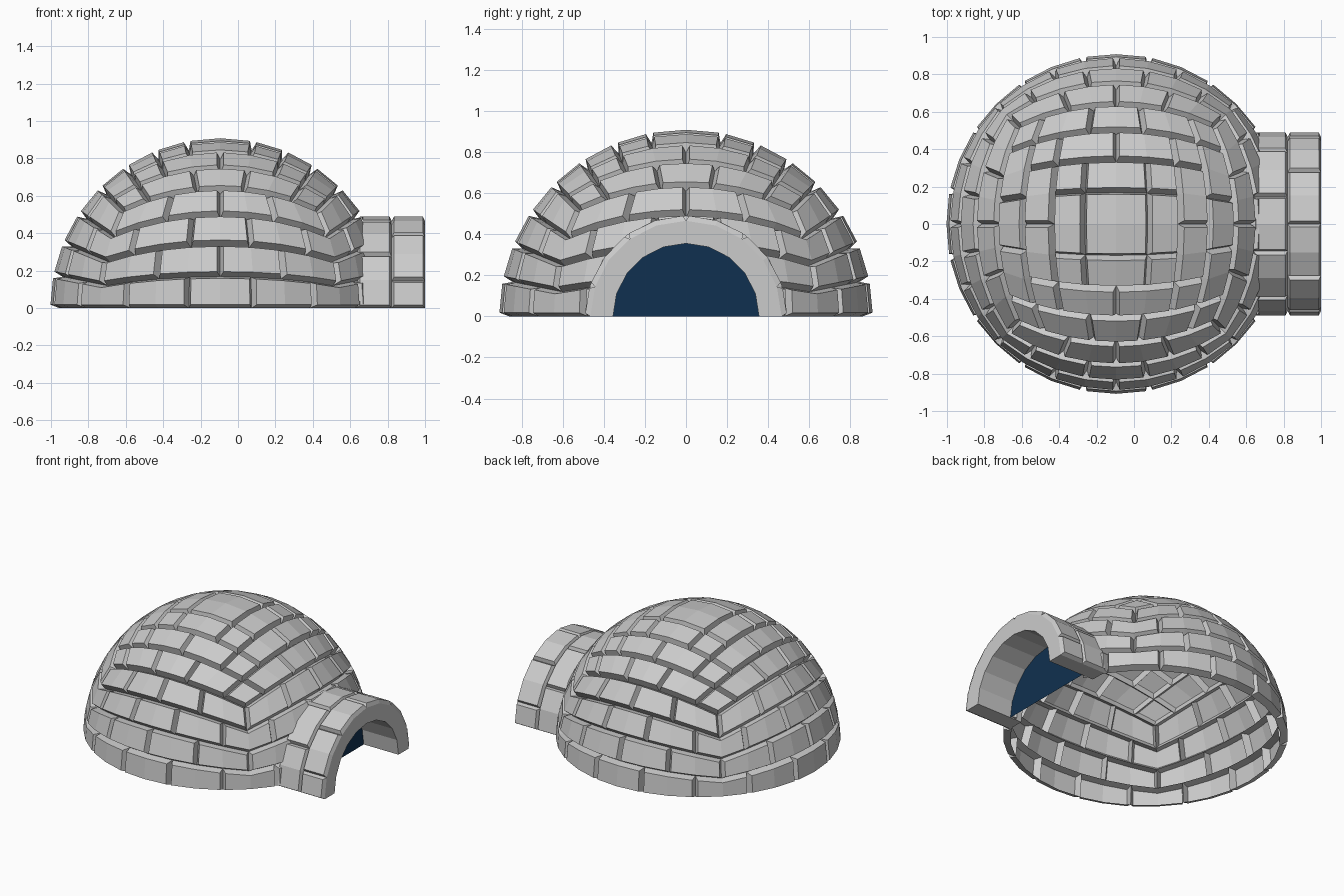
import bpy, bmesh, math
from mathutils import Vector
from collections import defaultdict

if "Cube" in bpy.data.objects:
    bpy.data.objects.remove(bpy.data.objects["Cube"])

STEP = math.radians(11.25)
DOME_X, R_JOINT, R_BRICK = -0.095, 0.86, 0.908


def finish(bm, name, offset=(0, 0, 0)):
    mesh = bpy.data.meshes.new(name)
    bm.to_mesh(mesh)
    bm.free()
    obj = bpy.data.objects.new(name, mesh)
    obj.location = offset
    bpy.context.collection.objects.link(obj)
    return obj


def make_adder(bm):
    """Returns a function that adds a face, sharing coincident vertices."""
    verts = {}

    def add(points, outward):
        loop = []
        for p in points:
            key = tuple(round(c, 4) for c in p)
            if key not in verts:
                verts[key] = bm.verts.new(p)
            loop.append(verts[key])
        face = bm.faces.new(loop)
        face.normal_update()
        if face.normal.dot(outward) < 0:
            face.normal_flip()
        return face
    return add


def raise_bricks(bm, bricks, thickness, depth):
    """Insets and lifts every brick, leaving V joints; returns lifted verts."""
    bm.normal_update()
    lifted = set()
    for faces in bricks.values():
        bmesh.ops.inset_region(bm, faces=faces, thickness=thickness, depth=depth,
                               use_boundary=True, use_even_offset=True)
        lifted.update(v for f in faces for v in f.verts)
    return lifted


# Dome: a spherified half cube, with staggered two-cell bricks
bm = bmesh.new()
add = make_adder(bm)
bricks = defaultdict(list)


def side_point(c, r):
    a = c * STEP - math.pi / 4
    m = max(abs(math.cos(a)), abs(math.sin(a)))
    return Vector((math.cos(a) / m, math.sin(a) / m, math.tan(r * STEP))).normalized() * R_JOINT


def top_point(i, j):
    return Vector((math.tan(i * STEP), math.tan(j * STEP), 1)).normalized() * R_JOINT


def add_cell(point, a, b, key):
    pts = [point(a, b), point(a + 1, b), point(a + 1, b + 1), point(a, b + 1)]
    bricks[key].append(add(pts, sum(pts, Vector())))


# Lower four courses, leaving the doorway open on +x
for r in range(4):
    for c in range(32):
        if r < 2 and 2 <= c <= 5:
            continue
        brick = ((c + 1) // 2) % 16 if r % 2 == 0 else c // 2
        if r == 0 and c in (1, 6):
            brick = 100 + c
        add_cell(side_point, c, r, ("side", r, brick))

# Crown: concentric square courses
for i in range(-4, 4):
    for j in range(-4, 4):
        ci, cj = i + 0.5, j + 0.5
        k = int(max(abs(ci), abs(cj)) + 0.5)
        if k == 1:
            key = ("cap",)
        elif abs(ci) == abs(cj):
            key = ("corner", i, j)
        elif abs(ci) > abs(cj):
            key = ("x", i, (j + k - 1) // 2)
        else:
            key = ("y", j, (i + k - 1) // 2)
        add_cell(top_point, i, j, key)

for v in raise_bricks(bm, bricks, 0.014, 0.045):
    v.co = v.co.normalized() * R_BRICK
finish(bm, "dome_bricks", (DOME_X, 0, 0))

# Entrance tunnel: two courses of arch bricks around a plain half-round bore
bm = bmesh.new()
add = make_adder(bm)
bricks = defaultdict(list)
XS, R_IN, R_MID, R_OUT, N = (0.64, 0.822, 1.0), 0.355, 0.465, 0.49, 10


def arch(x, radius, i):
    a = math.pi * i / N
    return Vector((x, radius * math.cos(a), radius * math.sin(a)))


for s in range(2):
    x0, x1 = XS[s], XS[s + 1]
    for i in range(N):
        out = arch(0, 1, i + 0.5)
        face = add([arch(x0, R_MID, i), arch(x1, R_MID, i),
                    arch(x1, R_MID, i + 1), arch(x0, R_MID, i + 1)], out)
        bricks[(s, (i + s) // 2)].append(face)
        add([arch(x0, R_IN, i), arch(x1, R_IN, i),
             arch(x1, R_IN, i + 1), arch(x0, R_IN, i + 1)], -out)
    for i in (0, N):
        add([arch(x0, R_IN, i), arch(x1, R_IN, i),
             arch(x1, R_MID, i), arch(x0, R_MID, i)], Vector((0, 0, -1)))
for i in range(N):
    add([arch(1, R_IN, i), arch(1, R_MID, i),
         arch(1, R_MID, i + 1), arch(1, R_IN, i + 1)], Vector((1, 0, 0)))

for v in raise_bricks(bm, bricks, 0.012, 0.02):
    scale = R_OUT / math.hypot(v.co.y, v.co.z)
    v.co.y *= scale
    v.co.z *= scale
finish(bm, "entrance_tunnel")

# Dark half-round doorway panel
bm = bmesh.new()
add = make_adder(bm)
add([arch(0.73, R_IN, i) for i in range(N + 1)], Vector((1, 0, 0)))
door = finish(bm, "doorway")
mat = bpy.data.materials.new("dark_blue")
mat.diffuse_color = (0.005, 0.03, 0.08, 1)
mat.use_nodes = True
mat.node_tree.nodes["Principled BSDF"].inputs["Base Color"].default_value = mat.diffuse_color
door.data.materials.append(mat)
